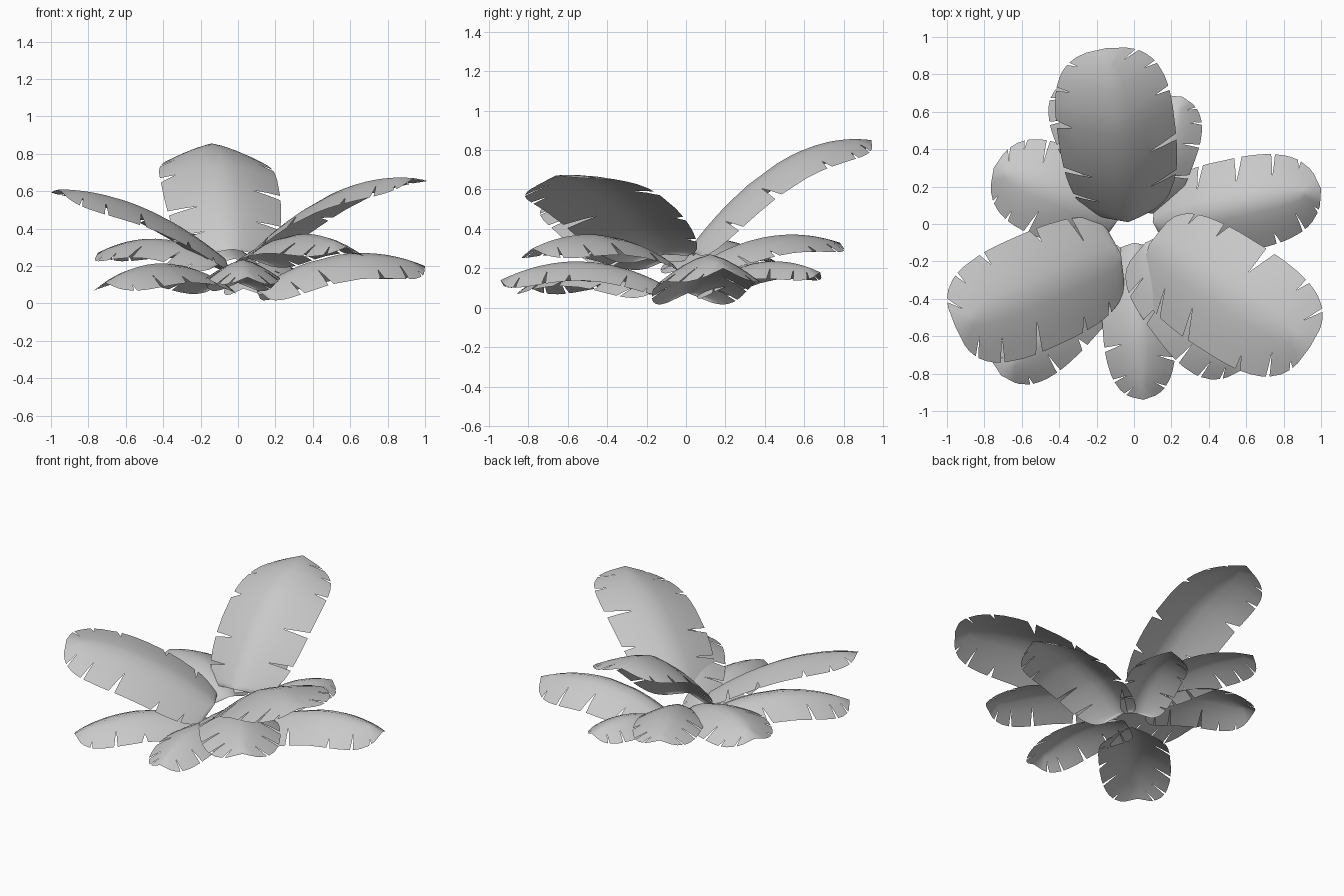
import bpy, bmesh, math, random
from mathutils import Vector

cube = bpy.data.objects.get("Cube")
if cube:
    bpy.data.objects.remove(cube)

random.seed(7)
UP = Vector((0, 0, 1))

# One mid grey for all foliage
GREY = (0.585, 0.585, 0.585, 1)
grey = bpy.data.materials.new("mid_grey")
grey.use_nodes = True
grey.diffuse_color = GREY
grey.node_tree.nodes["Principled BSDF"].inputs["Base Color"].default_value = GREY

COLUMNS = 4
ROWS = 18
LEFT_SLITS = (0.25, 0.38, 0.53, 0.67, 0.84)
RIGHT_SLITS = (0.31, 0.45, 0.6, 0.75, 0.9)


def signed_pow(x, k):
    return math.copysign(abs(x) ** k, x)


def make_rows():
    """Rows along the blade: (position, lip of a slit, slit depth, blade half)."""
    slits = []
    for sign, places in ((1, LEFT_SLITS), (-1, RIGHT_SLITS)):
        slits += [(s + random.uniform(-0.018, 0.018), random.choice((0.5, 0.5, 0.75)), sign)
                  for s in places]
    rows = [(i / ROWS, 0, 1, 0) for i in range(ROWS + 1)
            if all(abs(i / ROWS - s[0]) > 0.022 for s in slits)]
    for s, depth, sign in slits:
        rows += [(s + lip * 0.0001, lip, depth, sign) for lip in (-1, 1)]
    return sorted(rows)


def leaf(name, base, tip, arch, half_width, droop=0.4, roll=0.0):
    base, tip = Vector(base), Vector(tip)

    # Arched midrib with a frame that follows it
    def rib(t):
        pos = base.lerp(tip, t) + UP * arch * 4 * t * (1 - t)
        tangent = (tip - base + UP * arch * 4 * (1 - 2 * t)).normalized()
        side = UP.cross(tangent).normalized()
        return pos, side, tangent.cross(side)

    # Blade point: p runs round the outline, v from the midrib to the edge
    def blade(p, v, sign):
        blunt = 0.43 if p < 0.5 else 0.62
        edge = (1 - signed_pow(math.cos(math.pi * p), 0.75)) / 2
        width = half_width * abs(math.sin(math.pi * p)) ** blunt
        pos, side, normal = rib(edge * (0.88 + 0.12 * v))
        lift = sign * roll * v - droop * v ** 1.4
        return pos + side * sign * width * v + normal * lift * width

    bm = bmesh.new()
    rows = make_rows()
    for sign in (1, -1):
        grid = []
        for p, lip, depth, half in rows:
            points = []
            for j in range(COLUMNS + 1):
                v = j / COLUMNS
                # Wedge slit torn in from the edge
                opening = max(0, (v - depth) / (1 - depth)) if half == sign else 0
                points.append(bm.verts.new(blade(p + lip * 0.01 * opening, v, sign)))
            grid.append((points, lip))
        for (a, lip_a), (b, lip_b) in zip(grid, grid[1:]):
            if lip_a == -1 and lip_b == 1:
                continue
            for j in range(COLUMNS):
                quad = [a[j], b[j], b[j + 1], a[j + 1]]
                bm.faces.new(quad if sign > 0 else quad[::-1])
    bmesh.ops.remove_doubles(bm, verts=bm.verts, dist=0.001)
    for face in bm.faces:
        face.smooth = True

    mesh = bpy.data.meshes.new(name)
    bm.to_mesh(mesh)
    bm.free()
    mesh.materials.append(grey)
    bpy.context.collection.objects.link(bpy.data.objects.new(name, mesh))


# Tall upper leaves
leaf("upper_leaf_back", (-0.03, 0.01, 0.29), (-0.15, 0.94, 0.85), 0.17, 0.315, 0.38)
leaf("upper_leaf_right", (-0.07, -0.16, 0.24), (-0.955, -0.55, 0.61), 0.09, 0.31, 0.27, -0.18)
leaf("upper_leaf_left", (0.08, -0.11, 0.27), (0.94, -0.66, 0.67), 0.12, 0.32, 0.25, 0.16)
# Middle leaves
leaf("middle_leaf_back", (-0.02, 0.1, 0.24), (-0.34, 0.78, 0.33), 0.08, 0.22)
leaf("middle_leaf_right", (-0.08, 0.03, 0.22), (-0.75, 0.3, 0.27), 0.1, 0.255)
leaf("middle_leaf_front", (0.06, -0.1, 0.24), (0.58, -0.78, 0.3), 0.1, 0.26)
# Low spreading leaves
leaf("low_leaf_left", (0.1, 0.01, 0.075), (1.0, 0.19, 0.2), 0.125, 0.25, 0.55)
leaf("low_leaf_back", (0.03, 0.06, 0.08), (0.26, 0.68, 0.18), 0.1, 0.18, 0.5)
leaf("low_leaf_front", (0.0, -0.1, 0.11), (0.05, -0.94, 0.14), 0.11, 0.195, 0.5)
leaf("low_leaf_right", (-0.08, -0.12, 0.1), (-0.71, -0.81, 0.11), 0.11, 0.23, 0.45)
